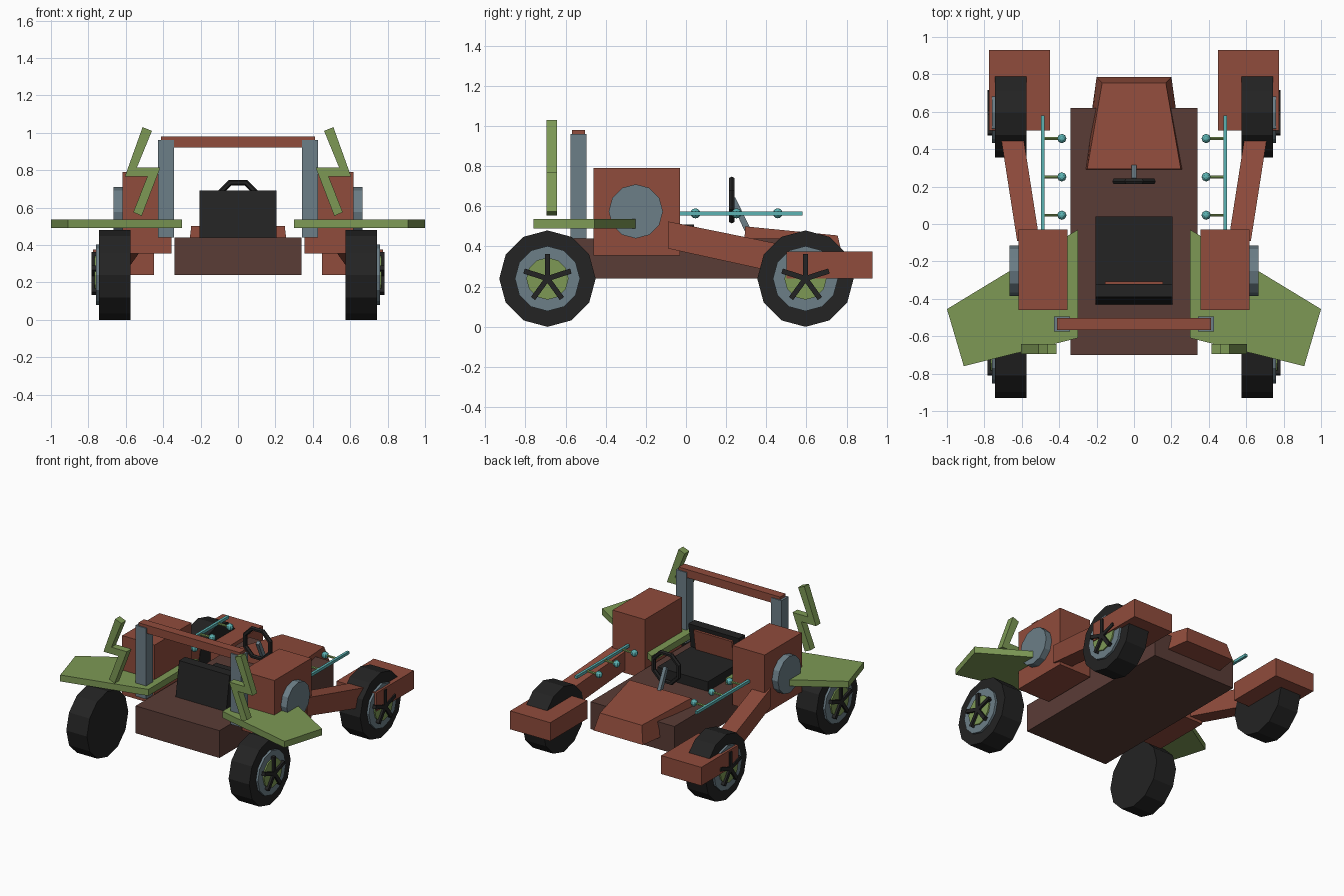
import bpy, bmesh, math
from mathutils import Matrix, Vector

if "Cube" in bpy.data.objects:
    bpy.data.objects.remove(bpy.data.objects["Cube"])


def material(name, hexcol):
    lin = []
    for i in (0, 2, 4):
        c = int(hexcol[i:i + 2], 16) / 255
        lin.append(c / 12.92 if c < 0.04045 else ((c + 0.055) / 1.055) ** 2.4)
    m = bpy.data.materials.new(name)
    m.diffuse_color = (*lin, 1)
    m.use_nodes = True
    m.node_tree.nodes["Principled BSDF"].inputs["Base Color"].default_value = m.diffuse_color
    return m


BROWN = material("dark brown", "5A3C36")
RED = material("rust red", "904C3C")
GREEN = material("moss green", "7D9955")
STEEL = material("blue grey", "6C7E87")
BLACK = material("black", "232323")
TEAL = material("teal", "5CB3B3")


def finish(name, bm, mat, mirror=False):
    """Turn a bmesh in world coordinates into an object, optionally mirrored in x."""
    bmesh.ops.recalc_face_normals(bm, faces=bm.faces)
    me = bpy.data.meshes.new(name)
    bm.to_mesh(me)
    bm.free()
    me.materials.append(mat)
    ob = bpy.data.objects.new(name, me)
    bpy.context.collection.objects.link(ob)
    if mirror:
        ob.modifiers.new("mirror", 'MIRROR').use_clip = False
        ob.modifiers["mirror"].use_mirror_merge = False
    return ob


def loft(name, ring_a, ring_b, mat, mirror=False):
    """Solid between two matching point rings."""
    bm = bmesh.new()
    a = [bm.verts.new(p) for p in ring_a]
    b = [bm.verts.new(p) for p in ring_b]
    n = len(a)
    bm.faces.new(a)
    bm.faces.new(b)
    for i in range(n):
        bm.faces.new((a[i], a[(i + 1) % n], b[(i + 1) % n], b[i]))
    return finish(name, bm, mat, mirror)


def rect_y(x0, x1, z0, z1, y):
    return [(x0, y, z0), (x1, y, z0), (x1, y, z1), (x0, y, z1)]


def box(name, x, y, z, mat, mirror=False):
    return loft(name, rect_y(*x, *z, y[0]), rect_y(*x, *z, y[1]), mat, mirror)


def disc(name, x0, x1, y, z, r, sides, mat):
    """Mirrored cylinder along x, with a vertex at the top."""
    rings = [[(x, y + r * math.sin(2 * math.pi * i / sides), z + r * math.cos(2 * math.pi * i / sides))
              for i in range(sides)] for x in (x0, x1)]
    return loft(name, *rings, mat, True)


# Chassis and tapered nose
box("chassis", (-0.34, 0.34), (-0.70, 0.62), (0.24, 0.44), BROWN)
bm = bmesh.new()
low = [bm.verts.new(p) for p in ((-.27, .285, .33), (.27, .285, .33), (.20, .785, .33), (-.20, .785, .33))]
top = [bm.verts.new(p) for p in ((-.25, .295, .50), (.25, .295, .50), (.17, .755, .455), (-.17, .755, .455))]
bm.faces.new(low)
bm.faces.new(top)
for i in range(4):
    j = (i + 1) % 4
    bm.faces.new((low[i], low[j], top[j], top[i]))
finish("nose", bm, RED)

# Side pods, their round covers, front arms and front pods
box("side_pod", (0.355, 0.617), (-0.46, -0.03), (0.355, 0.79), RED, True)
disc("side_pod_cover", 0.60, 0.665, -0.25, 0.575, 0.135, 12, STEEL)
loft("front_arm", rect_y(.505, .625, .39, .525, -.09), rect_y(.605, .725, .25, .395, .55), RED, True)
box("front_pod", (0.45, 0.775), (0.50, 0.93), (0.24, 0.375), RED, True)

# Wheels: tyre, rim, hub and five spokes
for label, y in (("rear", -0.69), ("front", 0.595)):
    disc(label + "_tyre", 0.575, 0.742, y, 0.24, 0.24, 12, BLACK)
    disc(label + "_rim", 0.70, 0.758, y, 0.24, 0.162, 12, STEEL)
    disc(label + "_hub", 0.70, 0.768, y, 0.24, 0.105, 12, GREEN)
    bm = bmesh.new()
    for k in range(5):
        rot = Matrix.Translation((0.765, y, 0.24)) @ Matrix.Rotation(math.tau * k / 5, 4, 'X')
        bmesh.ops.create_cube(bm, size=1, matrix=rot @ Matrix.Translation((0, 0, 0.06))
                              @ Matrix.Diagonal((0.036, 0.026, 0.125, 1)))
    finish(label + "_spokes", bm, BLACK, True)

# Rear fenders
outline = ((.30, -.03), (1.0, -.455), (.91, -.76), (.30, -.61))
loft("fender", [(x, y, .49) for x, y in outline], [(x, y, .537) for x, y in outline], GREEN, True)

# Zigzag fins above the fenders
zig = ((.51, 1.03), (.46, 1.01), (.54, .815), (.415, .815), (.515, .555), (.56, .575), (.485, .765), (.605, .765))
loft("zigzag_fin", [(x, -.695, z) for x, z in zig], [(x, -.642, z) for x, z in zig], GREEN, True)

# Roll bar
box("roll_post", (0.343, 0.428), (-0.575, -0.495), (0.44, 0.96), STEEL, True)
box("roll_bar", (-0.412, 0.412), (-0.567, -0.502), (0.92, 0.98), RED)

# Seat with a panel on the backrest
box("seat_cushion", (-0.205, 0.205), (-0.36, 0.04), (0.43, 0.51), BLACK)


def leaning(name, x, y0, y1, z0, z1, mat):
    rings = [[(s, y0 + (z0 - .44) * .16, z0), (s, y1 + (z0 - .44) * .16, z0),
              (s, y1 + (z1 - .44) * .16, z1), (s, y0 + (z1 - .44) * .16, z1)] for s in (-x, x)]
    loft(name, *rings, mat)


leaning("seat_back", 0.205, -0.43, -0.36, 0.44, 0.69, BLACK)
leaning("seat_back_panel", 0.155, -0.37, -0.342, 0.49, 0.66, RED)

# Steering wheel: eight-sided ring, and its column
bm = bmesh.new()
rings = []
for k in range(8):
    a = math.tau * (k + 0.5) / 8
    out = Vector((math.cos(a), 0, math.sin(a)))
    ring = []
    for j in range(6):
        b = math.tau * j / 6
        p = Vector((0, 0.228, 0.632)) + out * (0.11 + 0.016 * math.cos(b)) + Vector((0, 0.017 * math.sin(b), 0))
        ring.append(bm.verts.new(p))
    rings.append(ring)
for k in range(8):
    for j in range(6):
        r, s = rings[k], rings[(k + 1) % 8]
        bm.faces.new((r[j], r[(j + 1) % 6], s[(j + 1) % 6], s[j]))
finish("steering_wheel", bm, BLACK)
loft("steering_column", [(-.013, .222, .63), (.013, .222, .63), (.013, .245, .645), (-.013, .245, .645)],
     [(-.013, .30, .46), (.013, .30, .46), (.013, .335, .46), (-.013, .335, .46)], STEEL)

# Side rails with three knobs each
box("side_rail", (0.478, 0.497), (-0.03, 0.58), (0.555, 0.575), TEAL, True)
for k, y in enumerate((0.047, 0.252, 0.457)):
    disc("rail_stem_%d" % (k + 1), 0.39, 0.485, y, 0.565, 0.009, 6, GREEN)
    bm = bmesh.new()
    bmesh.ops.create_uvsphere(bm, u_segments=8, v_segments=6, radius=0.025,
                              matrix=Matrix.Translation((0.386, y, 0.565)))
    finish("rail_knob_%d" % (k + 1), bm, TEAL, True)
